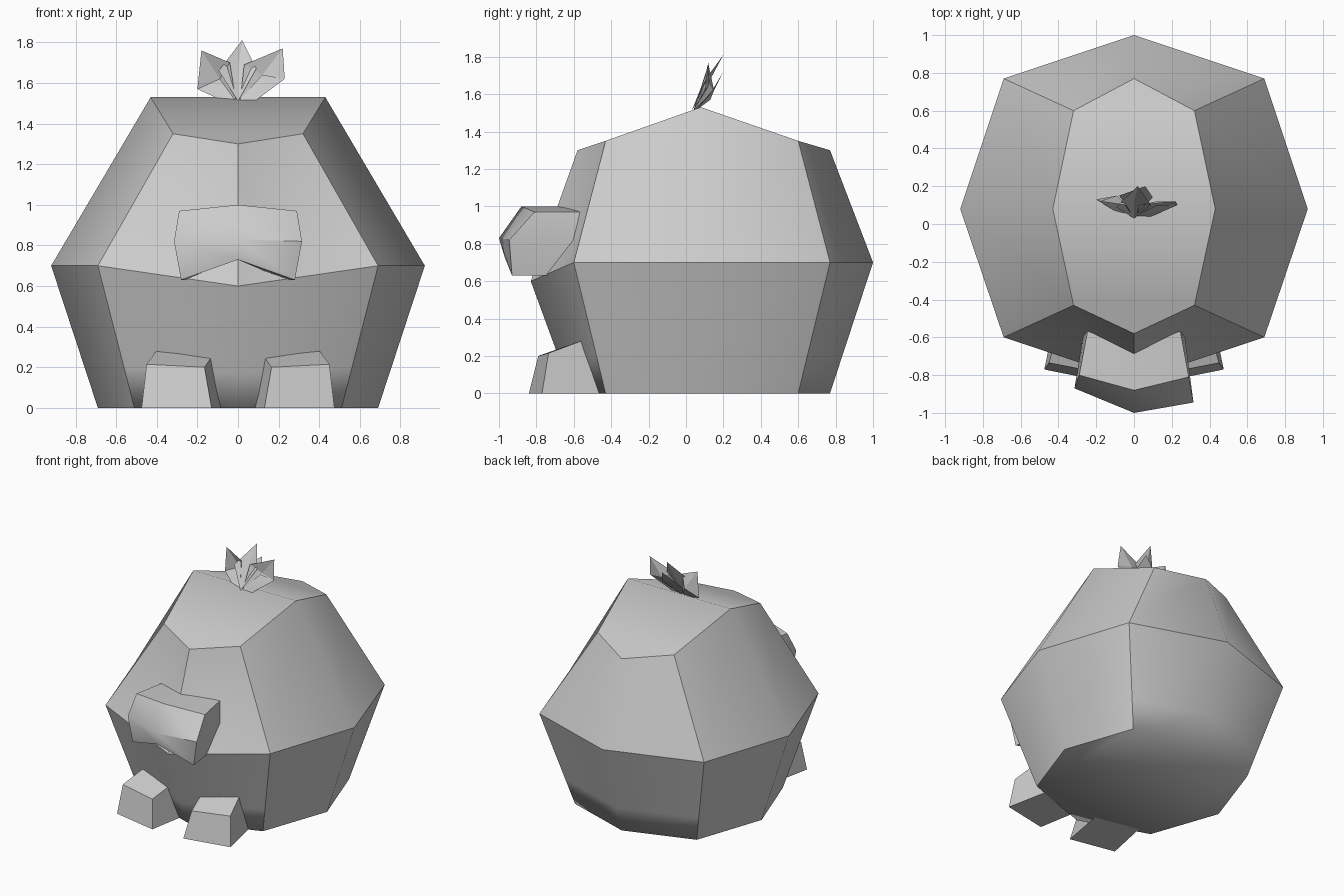
import bpy, bmesh, math
from mathutils import Vector

if "Cube" in bpy.data.objects:
    bpy.data.objects.remove(bpy.data.objects["Cube"])


def finish(bm, name, angle, soft_edge=None):
    """Recalculate normals, shade smooth below the angle, make the object."""
    bmesh.ops.recalc_face_normals(bm, faces=bm.faces)
    bm.normal_update()
    for f in bm.faces:
        f.smooth = True
    for e in bm.edges:
        if len(e.link_faces) == 2:
            soft = e.calc_face_angle(0) < math.radians(angle)
            e.smooth = soft or bool(soft_edge and soft_edge(e))
    me = bpy.data.meshes.new(name)
    bm.to_mesh(me)
    bm.free()
    ob = bpy.data.objects.new(name, me)
    bpy.context.collection.objects.link(ob)
    return ob


def full_ring(half):
    """Front-to-back half outline -> closed eight-point ring."""
    pts = [Vector(p) for p in half]
    return pts + [Vector((-p.x, p.y, p.z)) for p in reversed(pts[1:-1])]


# Body: stacked octagonal rings
bottom = full_ring([(0, -.61, 0), (.51, -.43, 0), (.69, .08, 0), (.51, .60, 0), (0, .77, 0)])
middle = full_ring([(0, -.83, .6), (.69, -.60, .7), (.92, .08, .7), (.69, .77, .7), (0, 1.0, .7)])
top = full_ring([(0, -.58, 1.30), (.32, -.43, 1.35), (.43, .08, 1.53), (.32, .60, 1.35), (0, .77, 1.30)])
low = [a.lerp(b, .28) for a, b in zip(bottom, middle)]

bm = bmesh.new()
rings = [[bm.verts.new(p) for p in r] for r in (bottom, low, middle, top)]
for level in range(3):
    a, b = rings[level], rings[level + 1]
    for i in range(8):
        j = (i + 1) % 8
        quad = [a[i], a[j], b[j], b[i]]
        if level == 2 and i in (0, 7):      # slightly hollow cheeks
            p = bm.verts.new((.3 if i == 0 else -.3, -.58, .84))
            for k in range(4):
                bm.faces.new((quad[k], quad[(k + 1) % 4], p))
        else:
            bm.faces.new(quad)
bm.faces.new(rings[0])
t = rings[3]
for c in ((1, 2, 6, 7), (2, 3, 5, 6), (0, 1, 7), (3, 4, 5)):   # ridged crown
    bm.faces.new([t[i] for i in c])


def belly_edge(e):
    a, b = e.verts
    return a.co.z + b.co.z < .01 and abs((a.co.y + b.co.y) / 2 - .08) > .4


finish(bm, "body", 39, belly_edge)

# Snout: 3 x 3 front, extruded back into the face
front = [[(-.29, -.80, .97), (0, -.88, 1.0), (.29, -.81, .97)],
         [(-.315, -.87, .82), (0, -1.0, .83), (.315, -.945, .82)],
         [(-.28, -.86, .63), (0, -.97, .73), (.28, -.93, .63)]]
bm = bmesh.new()
g = [[bm.verts.new(p) for p in row] for row in front]
for r in range(2):
    for c in range(2):
        bm.faces.new((g[r][c], g[r][c + 1], g[r + 1][c + 1], g[r + 1][c]))
rim = [e for e in bm.edges if e.is_boundary]
back = bmesh.ops.extrude_edge_only(bm, edges=rim)["geom"]
for v in [v for v in back if isinstance(v, bmesh.types.BMVert)]:
    v.co.x *= .83
    v.co.y = -.54
bmesh.ops.holes_fill(bm, edges=[e for e in bm.edges if e.is_boundary])
finish(bm, "snout", 48)

# Feet: tapered wedges, turned slightly outward
foot = [(.13, -.84, 0), (.475, -.77, 0), (.405, -.43, 0), (.07, -.5, 0),
        (.165, -.79, .2), (.45, -.735, .215), (.38, -.48, .31), (.11, -.53, .28)]
for side, name in ((1, "right_foot"), (-1, "left_foot")):
    bm = bmesh.new()
    v = [bm.verts.new((x * side, y, z)) for x, y, z in foot]
    bm.faces.new(v[:4])
    bm.faces.new(v[4:])
    for i in range(4):
        j = (i + 1) % 4
        bm.faces.new((v[i], v[j], v[4 + j], v[4 + i]))
    finish(bm, name, 20)

# Leaf tuft: folded leaves (base, one side, tip, other side, mid rib)
leaves = {
    "middle_leaf": [(0, .03, 1.51), (-.095, .09, 1.66), (.02, .20, 1.81), (.09, .10, 1.67), (.0, .12, 1.66)],
    "left_leaf": [(-.01, .04, 1.51), (-.2, .13, 1.57), (-.18, .12, 1.76), (-.04, .10, 1.70), (-.09, .15, 1.62)],
    "right_leaf": [(.01, .04, 1.51), (.03, .10, 1.69), (.22, .12, 1.77), (.23, .10, 1.62), (.12, .12, 1.64)],
    "right_leaf_base": [(.0, .04, 1.51), (.12, .10, 1.64), (.23, .10, 1.62), (.09, .04, 1.515), (.11, .06, 1.57)],
    "left_leaf_base": [(.0, .04, 1.51), (-.07, .05, 1.51), (-.2, .13, 1.57), (-.09, .15, 1.62), (-.1, .10, 1.56)],
    "back_leaf": [(0, .05, 1.51), (-.08, .15, 1.62), (.06, .20, 1.72), (.1, .14, 1.62), (.01, .15, 1.63)],
}
for name, pts in leaves.items():
    bm = bmesh.new()
    v = [bm.verts.new(p) for p in pts]
    for i in range(4):
        bm.faces.new((v[i], v[(i + 1) % 4], v[4]))
    finish(bm, name, 20)
